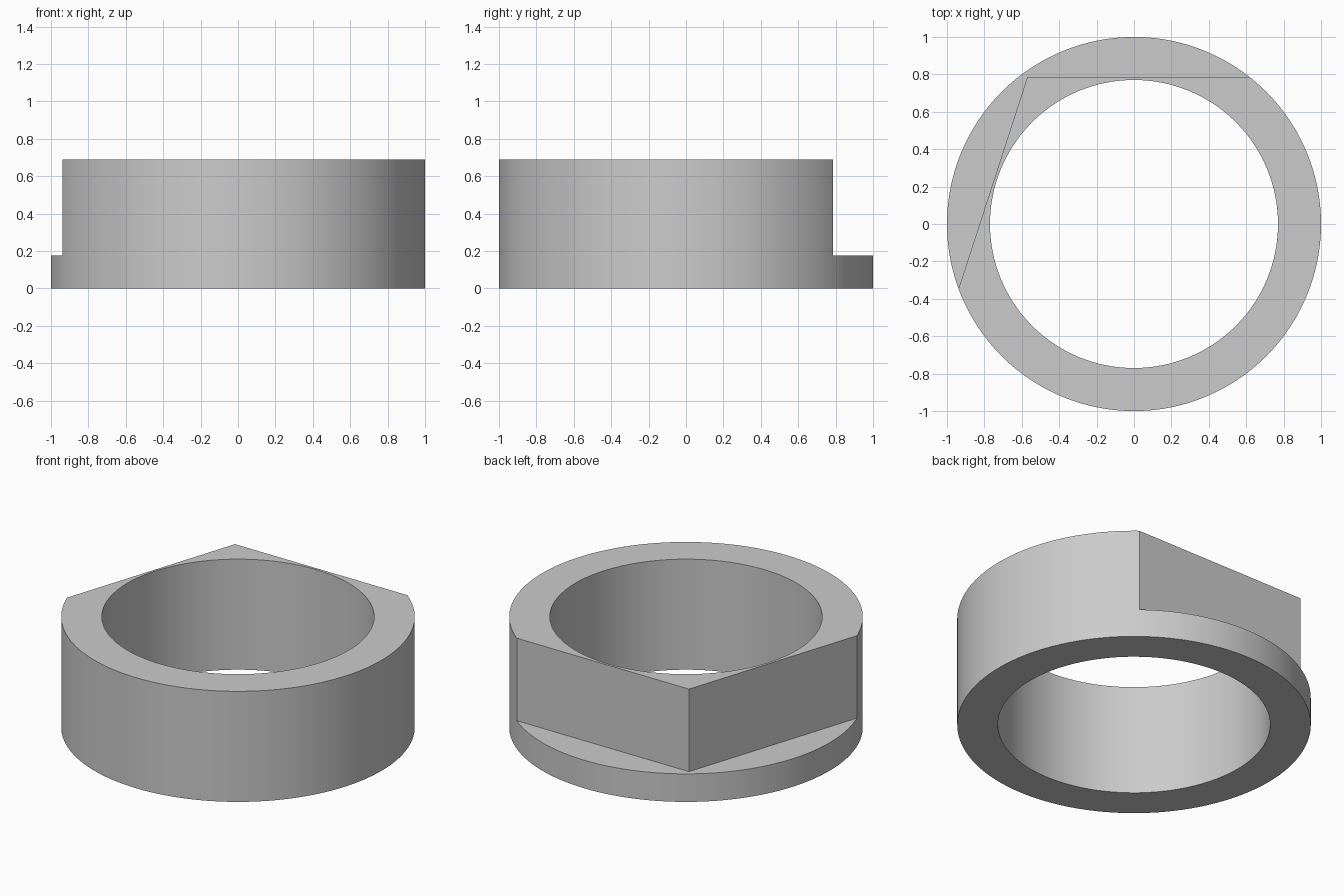
import bpy
import bmesh
from math import cos, sin, radians, tau
from mathutils import Matrix

OUTER, INNER, HEIGHT = 1.0, 0.77, 0.69
STEP, FLAT, SEGMENTS = 0.175, 0.785, 128

if "Cube" in bpy.data.objects:
    bpy.data.objects.remove(bpy.data.objects["Cube"], do_unlink=True)

grey = bpy.data.materials.new("plain grey")
grey.use_nodes = True
colour = (0.6, 0.6, 0.6, 1)
grey.diffuse_color = colour
grey.node_tree.nodes["Principled BSDF"].inputs["Base Color"].default_value = colour


def add_object(name, bm):
    bmesh.ops.recalc_face_normals(bm, faces=bm.faces)
    mesh = bpy.data.meshes.new(name)
    bm.to_mesh(mesh)
    bm.free()
    mesh.materials.append(grey)
    obj = bpy.data.objects.new(name, mesh)
    bpy.context.collection.objects.link(obj)
    return obj


# Ring: a rectangular section swept around the vertical axis
bm = bmesh.new()
section = [(INNER, 0), (OUTER, 0), (OUTER, HEIGHT), (INNER, HEIGHT)]
rows = []
for i in range(SEGMENTS):
    a = tau * i / SEGMENTS
    rows.append([bm.verts.new((r * cos(a), r * sin(a), z)) for r, z in section])
for i, row in enumerate(rows):
    following = rows[(i + 1) % SEGMENTS]
    for k in range(4):
        n = (k + 1) % 4
        bm.faces.new((row[k], following[k], following[n], row[n]))
ring = add_object("collar_ring", bm)
bpy.ops.object.select_all(action="DESELECT")
ring.select_set(True)
bpy.context.view_layer.objects.active = ring

# Two flats, one fifth of a turn apart, cut down to the lower flange
for angle in (90, 162):
    bm = bmesh.new()
    place = (Matrix.Rotation(radians(angle), 4, "Z")
             @ Matrix.Translation((FLAT + 0.5, 0, STEP + 0.5))
             @ Matrix.Diagonal((1, 3, 1, 1)))
    bmesh.ops.create_cube(bm, size=1, matrix=place)
    cutter = add_object("flat_cutter", bm)
    cutter.hide_render = True
    cut = ring.modifiers.new("flat", "BOOLEAN")
    cut.operation = "DIFFERENCE"
    cut.solver = "EXACT"
    cut.object = cutter
    bpy.ops.object.modifier_apply(modifier=cut.name)
    bpy.data.objects.remove(cutter, do_unlink=True)

bpy.ops.object.shade_smooth_by_angle(angle=radians(30))
